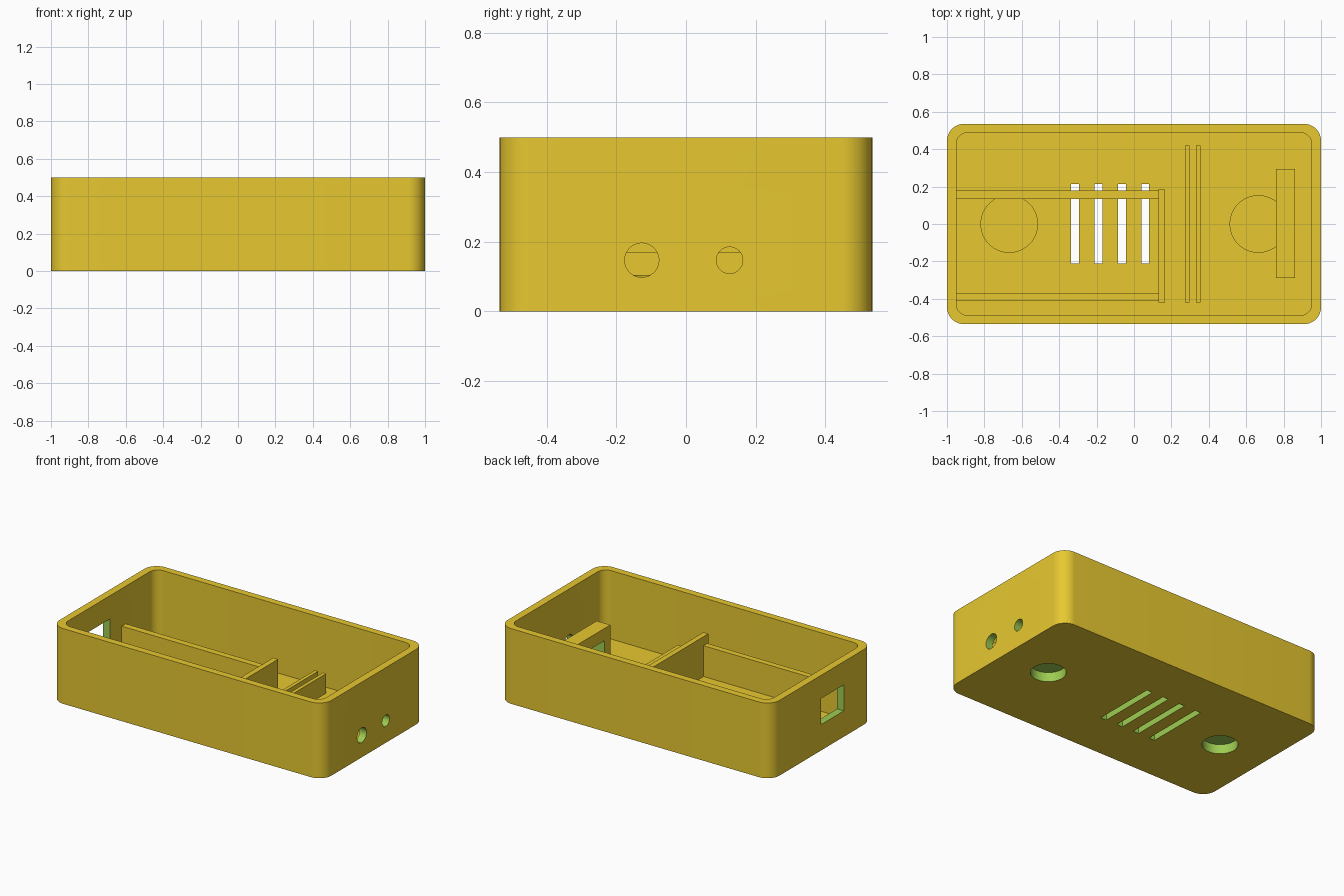
import bpy, bmesh, math
from mathutils import Matrix

if "Cube" in bpy.data.objects:
    bpy.data.objects.remove(bpy.data.objects["Cube"])

FLOOR = 0.045


def material(name, rgb):
    m = bpy.data.materials.new(name)
    m.diffuse_color = (*rgb, 1)
    m.use_nodes = True
    m.node_tree.nodes["Principled BSDF"].inputs["Base Color"].default_value = m.diffuse_color
    return m


GOLD = material("gold_plastic", (0.80, 0.58, 0.03))
GREEN = material("green_cut_faces", (0.34, 0.60, 0.083))


def finish(name, bm, mat):
    bmesh.ops.recalc_face_normals(bm, faces=bm.faces)
    mesh = bpy.data.meshes.new(name)
    bm.to_mesh(mesh)
    bm.free()
    mesh.materials.append(mat)
    ob = bpy.data.objects.new(name, mesh)
    bpy.context.collection.objects.link(ob)
    return ob


def box(name, x, y, z, mat=GOLD):
    """Box from (min, max) ranges."""
    bm = bmesh.new()
    bmesh.ops.create_cube(bm, size=1)
    for v in bm.verts:
        v.co = [r[0] if c < 0 else r[1] for c, r in zip(v.co, (x, y, z))]
    return finish(name, bm, mat)


def rounded_box(name, hx, hy, z0, z1, r, mat=GOLD, steps=12):
    """Upright prism with rounded vertical corners."""
    bm = bmesh.new()
    ring = []
    for i, (sx, sy) in enumerate([(1, 1), (-1, 1), (-1, -1), (1, -1)]):
        for k in range(steps + 1):
            a = math.pi / 2 * (i + k / steps)
            ring.append(bm.verts.new((sx * (hx - r) + r * math.cos(a),
                                      sy * (hy - r) + r * math.sin(a), z0)))
    face = bm.faces.new(ring)
    out = bmesh.ops.extrude_face_region(bm, geom=[face])
    for v in out["geom"]:
        if isinstance(v, bmesh.types.BMVert):
            v.co.z = z1
    return finish(name, bm, mat)


def cylinder(name, center, r, depth, mat=GOLD, along_x=False):
    bm = bmesh.new()
    rot = Matrix.Rotation(math.pi / 2, 4, 'Y') if along_x else Matrix()
    bmesh.ops.create_cone(bm, cap_ends=True, segments=64, radius1=r, radius2=r,
                          depth=depth, matrix=Matrix.Translation(center) @ rot)
    return finish(name, bm, mat)


def cut(ob, cutters):
    """Subtract cutters, keeping each cutter's colour on the cut faces."""
    for c in cutters:
        m = ob.modifiers.new("cut", 'BOOLEAN')
        m.operation = 'DIFFERENCE'
        m.solver = 'EXACT'
        m.material_mode = 'TRANSFER'
        m.object = c
    bpy.context.view_layer.update()
    dg = bpy.context.evaluated_depsgraph_get()
    mesh = bpy.data.meshes.new_from_object(ob.evaluated_get(dg))
    ob.modifiers.clear()
    ob.data = mesh
    for c in cutters:
        bpy.data.objects.remove(c)


def smooth(ob):
    bpy.ops.object.select_all(action='DESELECT')
    ob.select_set(True)
    bpy.context.view_layer.objects.active = ob
    bpy.ops.object.shade_smooth_by_angle(angle=math.radians(30))


# Open tray shell with its cavity
shell = rounded_box("case_shell", 1.0, 0.535, 0, 0.5, 0.09)
cutters = [rounded_box("cavity", 0.95, 0.488, FLOOR, 0.7, 0.06)]

# Floor vents
for i in range(4):
    x = -0.315 + 0.125 * i
    cutters.append(box("vent", (x - 0.021, x + 0.021), (-0.21, 0.215), (-0.1, 0.1), GREEN))

# Window in the left end, two round ports in the right end
cutters.append(box("window", (-1.1, -0.9), (-0.23, 0.01), (0.172, 0.345), GREEN))
for y, r in ((-0.127, 0.049), (0.125, 0.038)):
    cutters.append(cylinder("port", (1.0, y, 0.147), r, 0.2, GREEN, True))

# Round pockets under the floor, each capped by a raised boss inside
for side, x in (("left", -0.667), ("right", 0.665)):
    cutters.append(cylinder("pocket", (x, 0, 0), 0.107, 0.2, GREEN))
    boss = cylinder(side + "_pocket_boss", (x, 0, (FLOOR + 0.105) / 2), 0.154, 0.105 - FLOOR)
    cut(boss, [cylinder("boss_pocket", (x, 0, 0), 0.107, 0.124, GREEN)])
    smooth(boss)

cut(shell, cutters)
smooth(shell)

# Long rails and the end stop of the left bay
box("back_rail", (-0.952, 0.13), (0.135, 0.178), (FLOOR, 0.25))
box("front_rail", (-0.952, 0.13), (-0.41, -0.37), (FLOOR, 0.25))
box("bay_end_stop", (0.13, 0.166), (-0.42, 0.185), (FLOOR, 0.31))

# Twin low dividers forming a slot
for name, x in (("left_divider", 0.272), ("right_divider", 0.331)):
    box(name, (x, x + 0.024), (-0.42, 0.42), (FLOOR, 0.175))

# Bridge block behind the ports
bridge = box("port_bridge", (0.76, 0.86), (-0.29, 0.295), (FLOOR, 0.25))
cut(bridge, [box("bridge_opening", (0.7, 0.9), (-0.23, 0.23), (0, 0.168), GREEN)])
